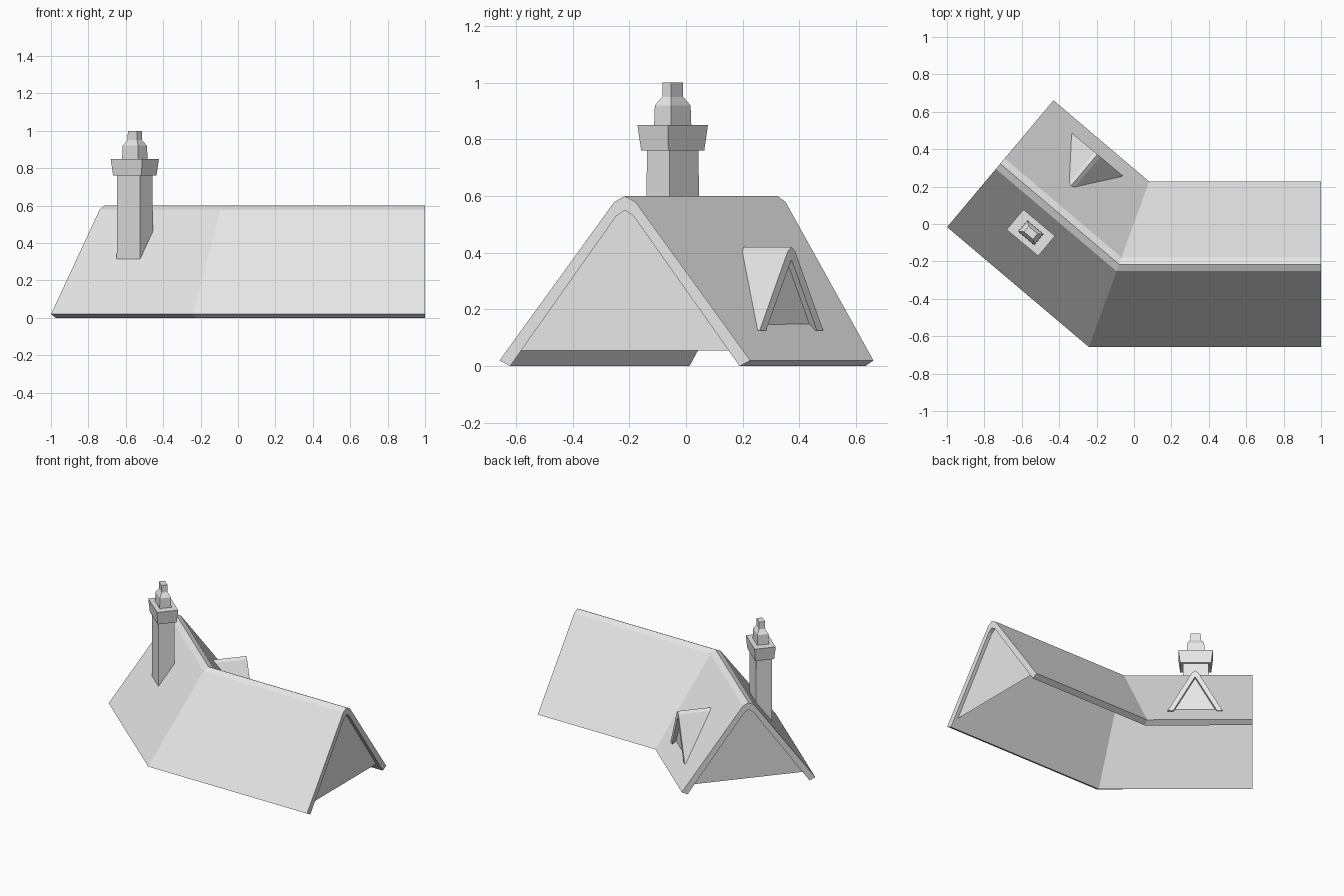
import bpy, bmesh, math
from mathutils import Vector

cube = bpy.data.objects.get("Cube")
if cube:
    bpy.data.objects.remove(cube)

grey = bpy.data.materials.new("pale_grey")
grey.use_nodes = True
grey.diffuse_color = (0.8, 0.8, 0.8, 1)
grey.node_tree.nodes["Principled BSDF"].inputs["Base Color"].default_value = (0.8, 0.8, 0.8, 1)

TURN = math.radians(40)
RIDGE_Y = -0.2155
WING_END = Vector((-0.715, 0.3225, 0))
ALONG = Vector((math.cos(TURN), -math.sin(TURN), 0))   # from wing end towards the bend
ACROSS = Vector((math.sin(TURN), math.cos(TURN), 0))   # towards the back eave
UP = Vector((0, 0, 1))


def wing(t, o, z):
    """Point in the angled wing: along its ridge, across it, height."""
    return WING_END + ALONG * t + ACROSS * o + UP * z


def loft(name, rings, caps=True):
    """Join rings of points into one flat-shaded part."""
    bm = bmesh.new()
    loops = [[bm.verts.new(p) for p in ring] for ring in rings]
    for a, b in zip(loops, loops[1:]):
        for i in range(len(a)):
            j = (i + 1) % len(a)
            bm.faces.new((a[i], a[j], b[j], b[i]))
    if caps:
        bm.faces.new(loops[0])
        if len(loops) > 1:
            bm.faces.new(loops[-1])
    bmesh.ops.recalc_face_normals(bm, faces=bm.faces)
    mesh = bpy.data.meshes.new(name)
    bm.to_mesh(mesh)
    bm.free()
    mesh.materials.append(grey)
    obj = bpy.data.objects.new(name, mesh)
    bpy.context.collection.objects.link(obj)
    return obj


def mirrored(half):
    """Complete a left half profile that ends on the centre line."""
    return half + [(-o, z) for o, z in reversed(half[:-1])]


def slope_z(o):
    return 0.02 + (0.4425 - abs(o)) * 1.381


def slope_o(z):
    return 0.4425 - (z - 0.02) / 1.381


# Bent main roof: one hollow profile swept round a mitred corner
outer = mirrored([(-0.4425, 0.02), (-0.037, 0.58), (0, 0.6)])
inner = mirrored([(-0.405, 0), (-0.03, 0.53), (0, 0.55)])
profile = outer + inner[::-1]
miter = math.tan(TURN / 2)
loft("main_roof", [
    [Vector((1, RIDGE_Y + o, z)) for o, z in profile],
    [Vector((-0.08 + o * miter, RIDGE_Y + o, z)) for o, z in profile],
    [wing(0, o, z) for o, z in profile]])

# Recessed gable walls at both ends
gable = mirrored([(-0.367, 0.055), (-0.03, 0.53), (0, 0.55)])
loft("straight_end_gable", [[Vector((0.975, RIDGE_Y + o, z)) for o, z in gable]])
loft("angled_end_gable", [[wing(0.025, o, z) for o, z in reversed(gable)]])

# Dormer on the back slope, its rear cut to sink just under the main roof
D_T, D_O = 0.366, 0.372
d_outer = mirrored([(-0.175, 0.125), (-0.02, 0.405), (0, 0.42)])
d_inner = mirrored([(-0.14, 0.125), (-0.012, 0.355), (0, 0.375)])
d_profile = d_outer + d_inner[::-1]
loft("dormer_roof", [
    [wing(D_T + s, D_O, z) for s, z in d_profile],
    [wing(D_T + s, slope_o(z) - 0.025, z) for s, z in d_profile]])
loft("dormer_gable", [[wing(D_T + s, D_O - 0.024, z) for s, z in d_inner]])

# Chimney, turned with the wing and standing on the front slope
C_T, C_O = 0.3625, -0.178


def rect(length, width, z=None):
    """Rectangle round the chimney axis; without a height it follows the slope."""
    ring = []
    for a, b in ((-1, -1), (1, -1), (1, 1), (-1, 1)):
        o = C_O + b * width / 2
        ring.append(wing(C_T + a * length / 2, o, slope_z(o) - 0.03 if z is None else z))
    return ring


loft("chimney_shaft", [rect(0.163, 0.107), rect(0.16, 0.104, 0.77)])
loft("chimney_collar", [rect(0.197, 0.125, 0.76), rect(0.22, 0.14, 0.85)])
loft("chimney_cap", [rect(0.113, 0.077, 0.845), rect(0.108, 0.074, 0.92),
                     rect(0.066, 0.041, 0.95), rect(0.064, 0.04, 1.0)])
